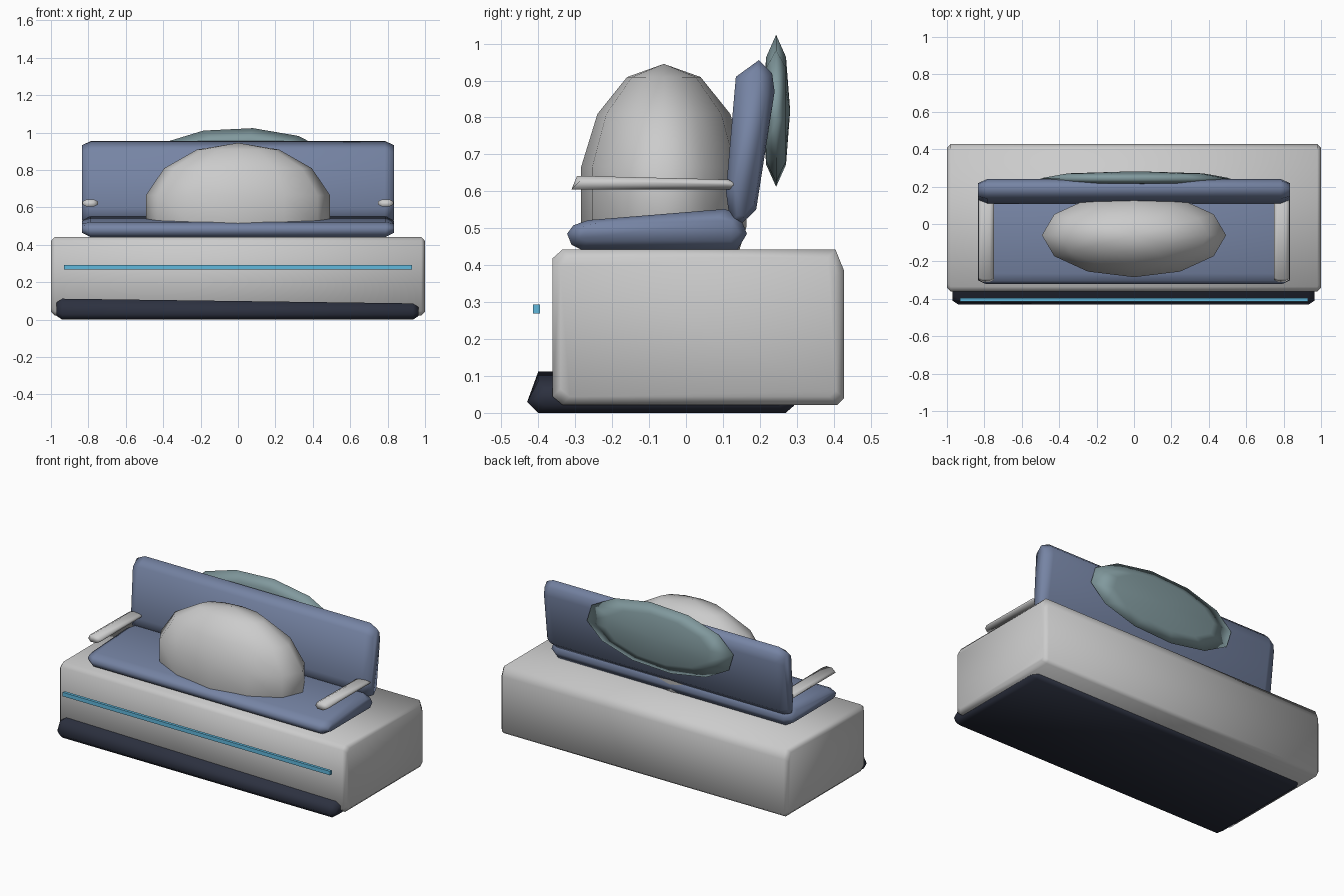
import bpy, bmesh
from math import pi, radians
from mathutils import Matrix

if "Cube" in bpy.data.objects:
    bpy.data.objects.remove(bpy.data.objects["Cube"])


def material(name, rgb):
    m = bpy.data.materials.new(name)
    m.diffuse_color = (*rgb, 1)
    m.use_nodes = True
    m.node_tree.nodes["Principled BSDF"].inputs["Base Color"].default_value = m.diffuse_color
    return m


blue = material("blue_upholstery", (0.18, 0.23, 0.37))
dark = material("dark_plinth", (0.025, 0.03, 0.05))
glow = material("light_blue", (0.12, 0.48, 0.72))
glass = material("teal_panel", (0.22, 0.32, 0.34))
grey = material("pale_grey", (0.62, 0.63, 0.65))


def finish(name, bm, mat, smooth=True):
    bmesh.ops.recalc_face_normals(bm, faces=bm.faces)
    me = bpy.data.meshes.new(name)
    bm.to_mesh(me)
    bm.free()
    for p in me.polygons:
        p.use_smooth = smooth
    me.materials.append(mat)
    ob = bpy.data.objects.new(name, me)
    bpy.context.collection.objects.link(ob)
    return ob


def slab(name, profile, x0, x1, cx, inset, mat, smooth=True):
    """Side profile (y, z) swept along x, with chamfered ends."""
    ys, zs = zip(*profile)
    my, mz = (min(ys) + max(ys)) / 2, (min(zs) + max(zs)) / 2
    sy = 1 - 2 * inset / (max(ys) - min(ys))
    sz = 1 - 2 * inset / (max(zs) - min(zs))
    bm = bmesh.new()
    rings = []
    for x, end in ((x0, 1), (x0 + cx, 0), (x1 - cx, 0), (x1, 1)):
        ky, kz = (sy, sz) if end else (1, 1)
        rings.append([bm.verts.new((x, my + (y - my) * ky, mz + (z - mz) * kz))
                      for y, z in profile])
    n = len(profile)
    for a, b in zip(rings, rings[1:]):
        for i in range(n):
            j = (i + 1) % n
            bm.faces.new((a[i], a[j], b[j], b[i]))
    bm.faces.new(rings[0])
    bm.faces.new(rings[-1])
    return finish(name, bm, mat, smooth)


def ellipsoid(name, centre, radii, seg, rings, mat, rot=Matrix()):
    bm = bmesh.new()
    bmesh.ops.create_uvsphere(bm, u_segments=seg, v_segments=rings, radius=1)
    bmesh.ops.transform(bm, verts=bm.verts, matrix=Matrix.Translation(centre)
                        @ Matrix.Diagonal((*radii, 1)) @ rot)
    return finish(name, bm, mat)


# Main body block
slab("body", [(-.362, .045), (-.362, .418), (-.335, .442), (.405, .442), (.428, .385),
              (.428, .04), (.41, .022), (-.335, .022)], -1, 1, .02, .022, grey)

# Dark plinth, its top dipping slightly to the right
plinth = slab("plinth", [(-.43, .03), (-.40, .112), (.25, .112), (.293, .02), (.27, 0),
                         (-.40, 0)], -.97, .965, .03, .02, dark)
for v in plinth.data.vertices:
    if v.co.x > 0 and v.co.z > .08:
        v.co.z -= .025

# Light strip floating in front
bm = bmesh.new()
bmesh.ops.create_cube(bm, size=1, matrix=Matrix.Translation((0, -.405, .281))
                      @ Matrix.Diagonal((1.86, .018, .025, 1)))
finish("light_strip", bm, glow, False)

# Seat cushion and leaning backrest
slab("seat", [(-.322, .485), (-.31, .455), (-.285, .443), (.14, .443), (.165, .485),
              (.145, .535), (.105, .552), (-.265, .522), (-.305, .508)],
     -.835, .835, .045, .022, blue)
slab("backrest", [(.12, .512), (.108, .60), (.135, .91), (.197, .955), (.233, .92),
                  (.24, .87), (.19, .55), (.15, .512)], -.835, .835, .05, .022, blue)

# Large rounded dome on the seat
ellipsoid("dome", (0, -.06, .585), (.505, .23, .36), 12, 7, grey)

# Lens-shaped panel behind the backrest
ellipsoid("rear_panel", (.008, .244, .818), (.515, .038, .208), 12, 4, glass,
          Matrix.Rotation(radians(8), 4, 'Y') @ Matrix.Rotation(pi / 2, 4, 'X'))

# Armrests
arm = [(-.31, .605), (-.295, .642), (.115, .632), (.148, .61), (.12, .605)]
for side, x in (("left", -.79), ("right", .79)):
    slab(side + "_armrest", arm, x - .042, x + .042, .022, .011, grey)
